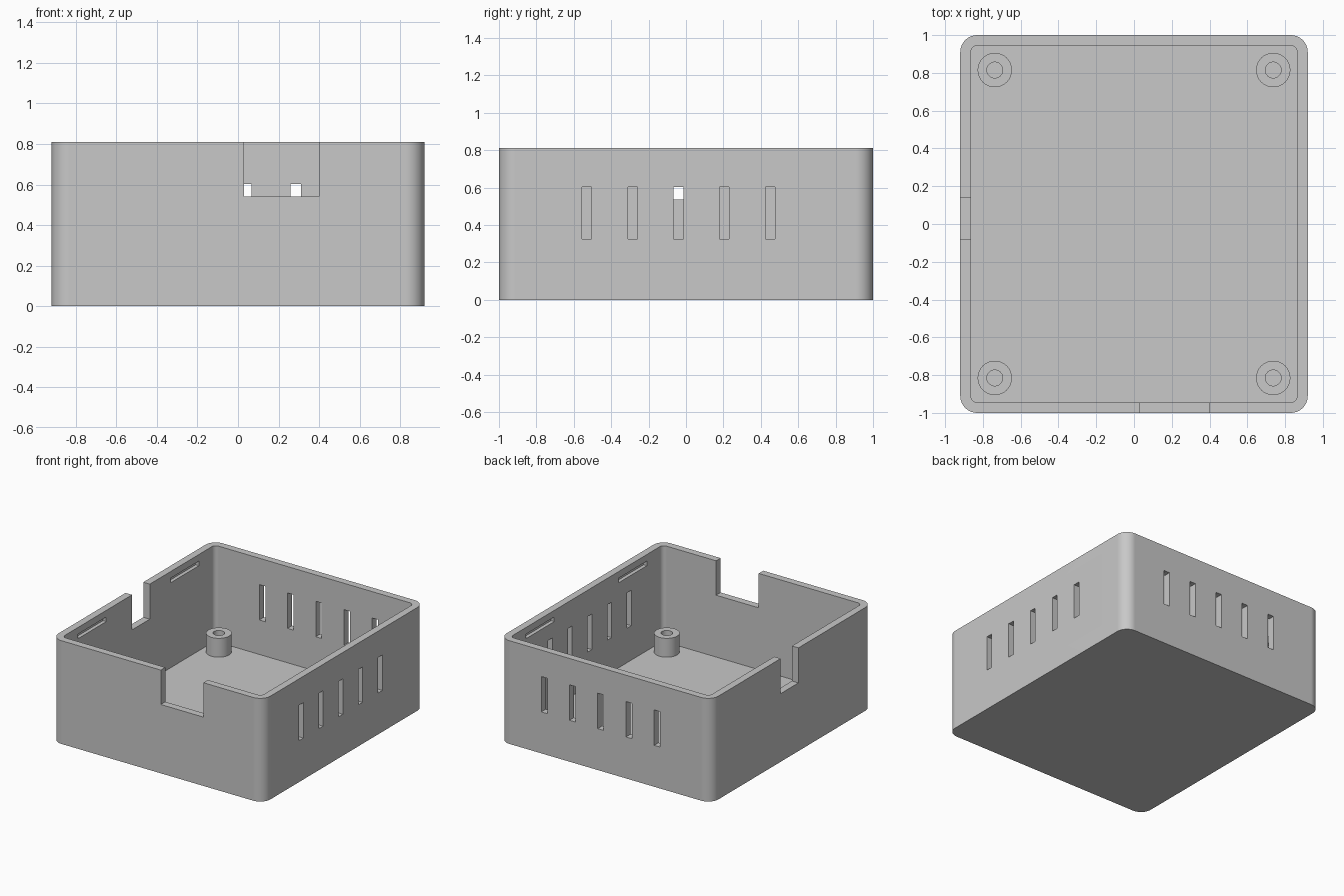
import bpy
import bmesh
from math import cos, sin, pi, radians

cube = bpy.data.objects.get("Cube")
if cube:
    bpy.data.objects.remove(cube, do_unlink=True)

# Main dimensions
HALF_X, HALF_Y, HEIGHT = 0.92, 1.0, 0.81
WALL, FLOOR = 0.056, 0.055
OUTER_R, INNER_R = 0.09, 0.034

grey = bpy.data.materials.new("matte_grey")
grey.use_nodes = True
colour = (0.58, 0.58, 0.58, 1)
grey.diffuse_color = colour
grey.node_tree.nodes["Principled BSDF"].inputs["Base Color"].default_value = colour


def make_object(name, bm):
    bmesh.ops.recalc_face_normals(bm, faces=bm.faces)
    mesh = bpy.data.meshes.new(name)
    bm.to_mesh(mesh)
    bm.free()
    mesh.materials.append(grey)
    obj = bpy.data.objects.new(name, mesh)
    bpy.context.collection.objects.link(obj)
    return obj


def activate(obj):
    bpy.ops.object.select_all(action="DESELECT")
    obj.select_set(True)
    bpy.context.view_layer.objects.active = obj


def rounded_block(name, hx, hy, radius, z0, z1, steps=10):
    """Upright block with rounded vertical corners."""
    bm = bmesh.new()
    ring = []
    for i, (sx, sy) in enumerate([(1, 1), (-1, 1), (-1, -1), (1, -1)]):
        for k in range(steps + 1):
            a = (i + k / steps) * pi / 2
            ring.append(bm.verts.new((sx * (hx - radius) + radius * cos(a),
                                      sy * (hy - radius) + radius * sin(a), z0)))
    base = bm.faces.new(ring)
    top = bmesh.ops.extrude_face_region(bm, geom=[base])["geom"]
    for v in top:
        if isinstance(v, bmesh.types.BMVert):
            v.co.z = z1
    return make_object(name, bm)


def add_box(bm, x0, x1, y0, y1, z0, z1):
    verts = bmesh.ops.create_cube(bm, size=1)["verts"]
    for v in verts:
        v.co = (x1 if v.co.x > 0 else x0,
                y1 if v.co.y > 0 else y0,
                z1 if v.co.z > 0 else z0)


def cut(target, cutter):
    mod = target.modifiers.new("cut", "BOOLEAN")
    mod.operation = "DIFFERENCE"
    mod.solver = "EXACT"
    mod.object = cutter
    cutter.hide_render = True
    activate(target)
    bpy.ops.object.modifier_apply(modifier=mod.name)
    bpy.data.objects.remove(cutter, do_unlink=True)


def smooth(obj):
    activate(obj)
    bpy.ops.object.shade_smooth_by_angle(angle=radians(30))
    mod = obj.modifiers.new("even_normals", "WEIGHTED_NORMAL")
    mod.keep_sharp = True


# Hollow open-topped tray
tray = rounded_block("enclosure_tray", HALF_X, HALF_Y, OUTER_R, 0, HEIGHT)
cut(tray, rounded_block("cavity_cutter", HALF_X - WALL, HALF_Y - WALL,
                        INNER_R, FLOOR, HEIGHT + 0.2))

openings = bmesh.new()
# Cable notches in the front wall and the -x wall
add_box(openings, 0.03, 0.40, -1.1, -0.9, 0.54, 1)
add_box(openings, -1.0, -0.82, -0.08, 0.14, 0.535, 1)
# Vent slots through the +x wall and the back wall
for i in range(5):
    offset = -0.53 + i * 0.245
    add_box(openings, 0.82, 1.0, offset - 0.026, offset + 0.026, 0.325, 0.603)
    add_box(openings, -offset - 0.026, -offset + 0.026, 0.9, 1.1, 0.325, 0.603)
# Blind lid-clip grooves inside both side walls
groove = HALF_X - WALL + 0.028
for y0, y1 in ((-0.75, -0.40), (0.40, 0.75)):
    add_box(openings, 0.8, groove, y0, y1, 0.722, 0.758)
    add_box(openings, -groove, -0.8, y0, y1, 0.722, 0.758)
cut(tray, make_object("opening_cutter", openings))
smooth(tray)


# Hollow screw posts in the four corners
def screw_post(name, x, y, sides=32):
    bm = bmesh.new()
    profile = [(0.091, FLOOR - 0.01), (0.091, 0.203), (0.042, 0.203), (0.042, FLOOR - 0.01)]
    rings = []
    for r, z in profile:
        rings.append([bm.verts.new((x + r * cos(2 * pi * k / sides),
                                    y + r * sin(2 * pi * k / sides), z))
                      for k in range(sides)])
    for j in range(len(rings)):
        a, b = rings[j], rings[(j + 1) % len(rings)]
        for k in range(sides):
            n = (k + 1) % sides
            bm.faces.new((a[k], a[n], b[n], b[k]))
    smooth(make_object(name, bm))


for side, sx in (("left", 1), ("right", -1)):
    for end, sy in (("front", -1), ("back", 1)):
        screw_post(f"screw_post_{end}_{side}", sx * 0.737, sy * 0.815)
